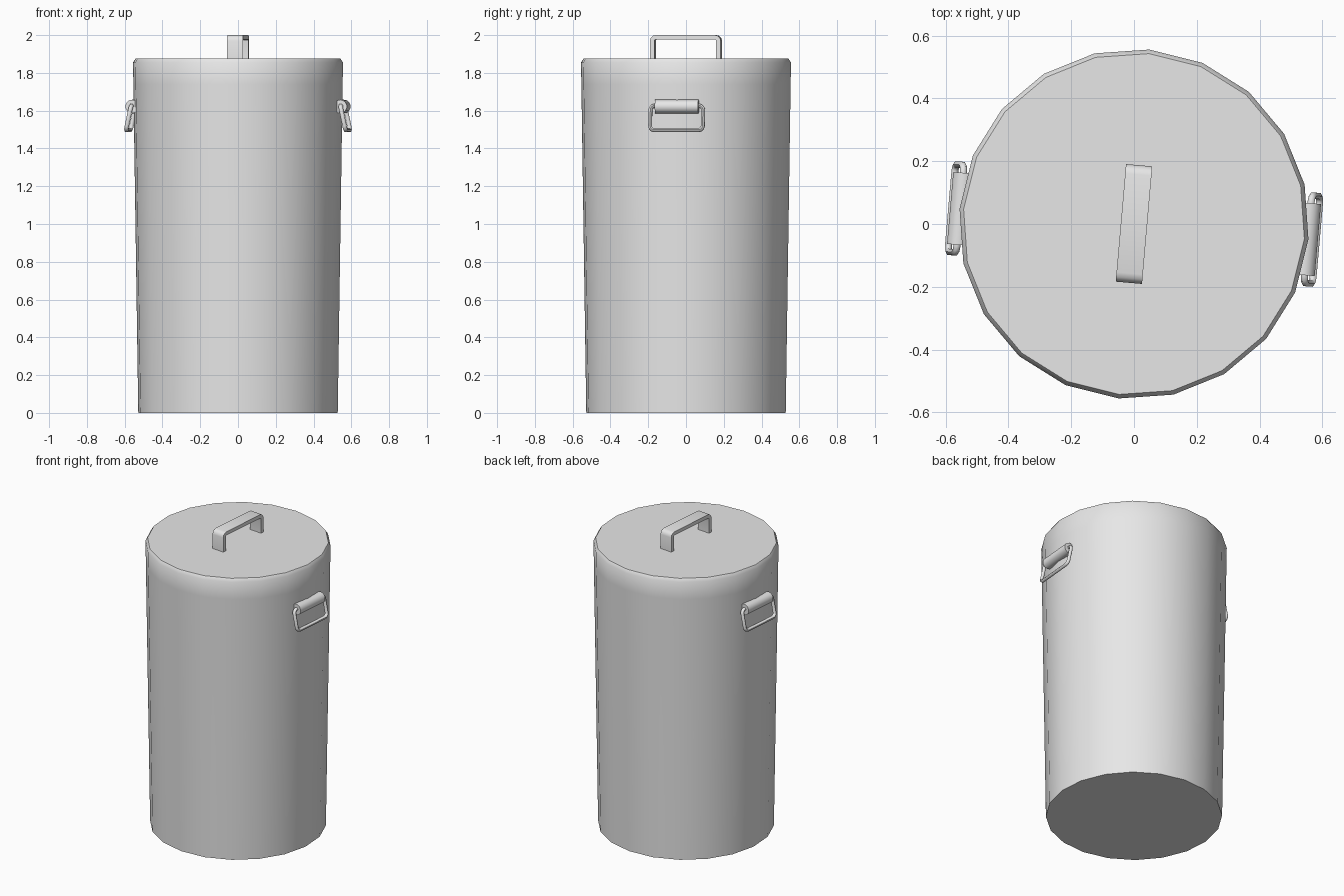
import bpy
import bmesh
from math import sin, cos, pi, radians
from mathutils import Vector, Matrix

if "Cube" in bpy.data.objects:
    bpy.data.objects.remove(bpy.data.objects["Cube"], do_unlink=True)

TURN = radians(-5)

grey = bpy.data.materials.new("plain_grey")
grey.use_nodes = True
GREY = (0.8, 0.8, 0.8, 1)
grey.diffuse_color = GREY
grey.node_tree.nodes["Principled BSDF"].inputs["Base Color"].default_value = GREY


def finish(name, mesh, turn=0.0, angle=45):
    """Link a mesh, turn it about the can's axis and smooth it."""
    obj = bpy.data.objects.new(name, mesh)
    bpy.context.collection.objects.link(obj)
    mesh.transform(Matrix.Rotation(TURN + turn, 4, "Z"))
    mesh.materials.clear()
    mesh.materials.append(grey)
    bpy.ops.object.select_all(action="DESELECT")
    obj.select_set(True)
    bpy.context.view_layer.objects.active = obj
    bpy.ops.object.shade_smooth_by_angle(angle=radians(angle))
    return obj


def to_mesh(bm, name):
    bmesh.ops.recalc_face_normals(bm, faces=bm.faces)
    mesh = bpy.data.meshes.new(name)
    bm.to_mesh(mesh)
    bm.free()
    return mesh


def arc(cy, cz, r, start, end, steps=3):
    """Points of an arc, angles in degrees."""
    for i in range(steps + 1):
        a = radians(start + (end - start) * i / steps)
        yield cy + r * cos(a), cz + r * sin(a)


# Tapered body with a chamfered lid edge
SIDES = 20
bm = bmesh.new()
rings = []
for r, z in [(0.53, 0), (0.556, 1.74), (0.558, 1.855), (0.545, 1.875)]:
    rings.append([bm.verts.new((r * cos(2 * pi * i / SIDES), r * sin(2 * pi * i / SIDES), z))
                  for i in range(SIDES)])
for low, high in zip(rings, rings[1:]):
    for i in range(SIDES):
        j = (i + 1) % SIDES
        bm.faces.new((low[i], low[j], high[j], high[i]))
bm.faces.new(rings[0][::-1])
bm.faces.new(rings[-1])
finish("can_body", to_mesh(bm, "can_body"))

# Flat strap handle on the lid
HALF, BASE, TOP, THICK, ROUND = 0.188, 1.87, 2.0, 0.024, 0.03


def strap_line(inset):
    h, r = HALF - inset, max(ROUND - inset, 0.006)
    t = TOP - inset
    return ([(-h, BASE)] + list(arc(-h + r, t - r, r, 180, 90))
            + list(arc(h - r, t - r, r, 90, 0)) + [(h, BASE)])


bm = bmesh.new()
section = [(-0.042, strap_line(0)), (0.042, strap_line(0)),
           (0.042, strap_line(THICK)), (-0.042, strap_line(THICK))]
lines = [[bm.verts.new((x, y, z)) for y, z in pts] for x, pts in section]
for a in range(4):
    p, q = lines[a], lines[(a + 1) % 4]
    for i in range(len(p) - 1):
        bm.faces.new((p[i], p[i + 1], q[i + 1], q[i]))
for end in (0, -1):
    bm.faces.new([line[end] for line in lines])
finish("lid_handle", to_mesh(bm, "lid_handle"))


# Side handles: a mounting tube with a hanging wire bail
def wire_bail(name):
    top, bottom, half, r = 1.626, 1.497, 0.14, 0.022
    corners = [(half - r, top - r, 0), (-half + r, top - r, 90),
               (-half + r, bottom + r, 180), (half - r, bottom + r, 270)]
    points = []
    for cy, cz, a in corners:
        for y, z in arc(cy, cz, r, a, a + 90):
            lean = (top - z) / (top - bottom)
            points.append(Vector((0.556 + 0.027 * lean, y, z)))
    curve = bpy.data.curves.new(name, "CURVE")
    curve.dimensions = "3D"
    curve.bevel_depth = 0.0115
    curve.bevel_resolution = 1
    spline = curve.splines.new("POLY")
    spline.points.add(len(points) - 1)
    for point, co in zip(spline.points, points):
        point.co = (*co, 1)
    spline.use_cyclic_u = True
    temp = bpy.data.objects.new(name + "_path", curve)
    bpy.context.collection.objects.link(temp)
    graph = bpy.context.evaluated_depsgraph_get()
    mesh = bpy.data.meshes.new_from_object(temp.evaluated_get(graph))
    bpy.data.objects.remove(temp, do_unlink=True)
    return mesh


for side, turn in (("left", 0), ("right", pi)):
    bm = bmesh.new()
    place = Matrix.Translation((0.553, 0, 1.622)) @ Matrix.Rotation(pi / 2, 4, "X")
    bmesh.ops.create_cone(bm, cap_ends=True, segments=14, radius1=0.036,
                          radius2=0.036, depth=0.23, matrix=place)
    finish(side + "_handle_mount", to_mesh(bm, side + "_handle_mount"), turn)
    finish(side + "_handle_bail", wire_bail(side + "_handle_bail"), turn, 60)
